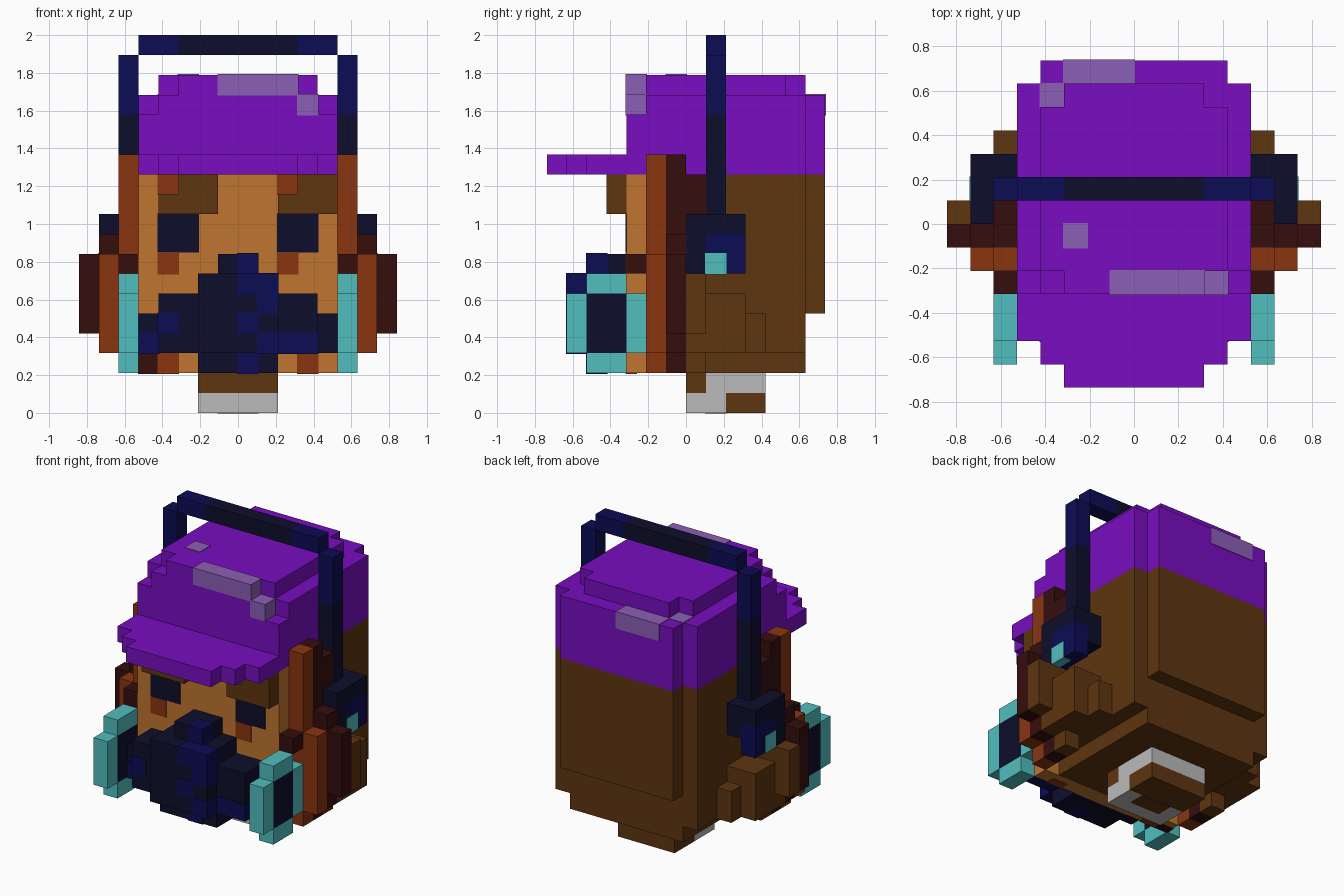
import bpy
import bmesh

cube = bpy.data.objects.get("Cube")
if cube:
    bpy.data.objects.remove(cube, do_unlink=True)

UNIT = 2 / 19      # edge length of one block
PLATE = 0.04       # painted patches stand out by this part of a block


def linear(value):
    return value / 12.92 if value < 0.04045 else ((value + 0.055) / 1.055) ** 2.4


def colour(name, code):
    rgb = [linear(int(code[i:i + 2], 16) / 255) for i in (0, 2, 4)]
    mat = bpy.data.materials.new(name)
    mat.use_nodes = True
    mat.diffuse_color = (*rgb, 1)
    mat.node_tree.nodes["Principled BSDF"].inputs["Base Color"].default_value = (*rgb, 1)
    return mat


purple = colour("purple", "780DC0")
lilac = colour("lilac", "8B5FB5")
brown = colour("brown", "5E3510")
maroon = colour("dark_maroon", "360D0D")
rust = colour("rust", "8A3510")
skin = colour("tan_skin", "C07530")
black = colour("blue_black", "0D0D2B")
navy = colour("navy", "0C0C55")
teal = colour("teal", "52BEBE")
grey = colour("light_grey", "BBBBBB")


def block(name, mat, x, y, z, grow=0.0):
    """One box given by its ranges in block units."""
    bm = bmesh.new()
    bmesh.ops.create_cube(bm, size=1)
    for v in bm.verts:
        for axis, (low, high) in enumerate((x, y, z)):
            v.co[axis] = (high + grow if v.co[axis] > 0 else low - grow) * UNIT
    mesh = bpy.data.meshes.new(name)
    bm.to_mesh(mesh)
    bm.free()
    mesh.materials.append(mat)
    obj = bpy.data.objects.new(name, mesh)
    bpy.context.collection.objects.link(obj)
    return obj


def pair(name, mat, x, y, z, grow=0.0):
    """The same box on both sides of the model."""
    block("left_" + name, mat, x, y, z, grow)
    block("right_" + name, mat, (-x[1], -x[0]), y, z, grow)


def patch(name, mat, x, y, z):
    block(name, mat, x, y, z, PLATE)


# Neck
block("neck_front", brown, x=(-2, 2), y=(0, 1), z=(1, 2))
block("neck_back", grey, x=(-2, 2), y=(1, 4), z=(1, 2))
block("neck_collar", grey, x=(-2, 2), y=(0, 2), z=(0, 1))
block("neck_base", brown, x=(-2, 2), y=(2, 4), z=(0, 1))
patch("neck_core", brown, x=(-1, 1), y=(1, 2), z=(0, 1))

# Head and hair
block("head", brown, x=(-5, 5), y=(-2, 6), z=(3, 12))
block("head_bottom", brown, x=(-4, 4), y=(-2, 6), z=(2, 3))
block("back_hair", brown, x=(-4, 4), y=(6, 7), z=(5, 12))
block("face", skin, x=(-5, 5), y=(-3, -2), z=(2, 12))

# Eyes, cheeks and brows
pair("eye", black, x=(2, 4), y=(-3, -2.5), z=(8.5, 10), grow=PLATE)
pair("eye_lower", black, x=(2, 4), y=(-3, -2.5), z=(8.1, 9), grow=PLATE)
for side, inner, brow in (("left", 2, 2), ("right", -4, -4)):
    patch(side + "_cheek", rust, x=(inner, inner + 1), y=(-3, -2.5), z=(7, 8))
    patch(side + "_brow_gap", rust, x=(brow, brow + 1), y=(-3, -2.5), z=(11, 12 - PLATE))
    block(side + "_brow", brown, x=(brow, brow + 3), y=(-4, -3), z=(10, 11))
block("left_brow_top", brown, x=(3, 5), y=(-4, -3), z=(11, 12))
block("right_brow_top", brown, x=(-3, -1), y=(-4, -3), z=(11, 12))
pair("jaw_shade", rust, x=(3, 4), y=(-3, -2.5), z=(2, 3), grow=PLATE)
patch("jaw_corner", maroon, x=(-5, -4), y=(-3, -2.5), z=(2, 3))

# Side locks of hair
pair("front_lock", rust, x=(5, 6), y=(-2, -1), z=(2, 13))
pair("front_lock_bulge", rust, x=(6, 7), y=(-2, -1), z=(3, 8))
pair("middle_lock", maroon, x=(5, 6), y=(-1, 0), z=(2, 13))
pair("middle_lock_bulge", maroon, x=(6, 7), y=(-1, 0), z=(3, 9))
pair("middle_lock_tip", maroon, x=(7, 8), y=(-1, 0), z=(4, 8))
pair("upper_lock", maroon, x=(5, 6), y=(0, 1), z=(10, 12))
pair("strap_end", maroon, x=(5, 6), y=(-3, -2), z=(7, 8))
pair("rear_lock_base", brown, x=(5, 6), y=(0, 1), z=(2, 7))
pair("rear_lock_bulge", brown, x=(6, 7), y=(0, 1), z=(3, 7))
pair("rear_lock_tip", brown, x=(7, 8), y=(0, 1), z=(4, 7))
pair("rear_lock_step", brown, x=(5, 7), y=(1, 3), z=(3, 6))
pair("rear_lock_end", brown, x=(5, 6), y=(3, 4), z=(3, 5))

# Cap
block("cap_body", purple, x=(-5, 5), y=(-3, 6), z=(12, 15))
block("cap_body_back", purple, x=(-4, 4), y=(6, 7), z=(12, 16))
block("cap_shoulder", purple, x=(-5, 5), y=(-2, 6), z=(15, 16))
block("cap_shoulder_front", purple, x=(-4, 4), y=(-3, -2), z=(15, 16))
block("cap_top", purple, x=(-4, 4), y=(-2, 5), z=(16, 17))
block("cap_top_front", purple, x=(-3, 3), y=(-3, -2), z=(16, 17))
block("cap_top_back", purple, x=(-3, 3), y=(5, 6), z=(16, 17))
for row, half in enumerate((5, 5, 4, 3)):
    block("cap_visor", purple, x=(-half, half), y=(-4 - row, -3 - row), z=(12, 13))

# Cap highlights
patch("front_shine", lilac, x=(-1, 3), y=(-3, -2), z=(16, 17))
patch("front_shine_corner", lilac, x=(3, 4), y=(-3, -2), z=(15, 16))
patch("top_shine", lilac, x=(-3, -2), y=(-1, 0), z=(16, 17))
patch("back_shine", lilac, x=(-3, 0), y=(6, 7), z=(15, 16))
patch("back_shine_corner", lilac, x=(-4, -3), y=(5, 6), z=(15, 16))

# Headphones
block("band_middle", black, x=(-3, 3), y=(1, 2), z=(18, 19))
pair("band_end", navy, x=(3, 5), y=(1, 2), z=(18, 19))
pair("band_arm_upper", navy, x=(5, 6), y=(1, 2), z=(15, 18))
pair("band_arm_lower", black, x=(5, 6), y=(1, 2), z=(10, 15))
pair("cup_pad", black, x=(5, 6), y=(0, 3), z=(8, 10))
pair("cup_rim_top", black, x=(6, 7), y=(0, 3), z=(9, 10))
pair("cup_rim_front", black, x=(6, 7), y=(0, 1), z=(7, 9))
pair("cup_shell", navy, x=(6, 7), y=(1, 3), z=(7, 9))
pair("cup_light", teal, x=(6.5, 7), y=(1, 2), z=(7, 8), grow=PLATE)

# Breathing mask, stepped towards the middle
block("mask_side", black, x=(-5, 5), y=(-4, -3), z=(3, 5))
block("mask_cheek", black, x=(-4, 4), y=(-5, -3), z=(3, 6))
block("mask_snout", black, x=(-2, 2), y=(-6, -3), z=(3, 7))
block("mask_chin", black, x=(-2, 2), y=(-5, -3), z=(2, 3))
block("mask_bridge", black, x=(-1, 1), y=(-5, -3), z=(7, 8))

# Mask camouflage
patch("camo_bridge", navy, x=(0, 1), y=(-5, -4), z=(7, 8))
patch("camo_snout_top", navy, x=(0, 2), y=(-6, -5), z=(6, 7))
patch("camo_snout_side", navy, x=(1, 2), y=(-6, -5), z=(5, 6))
patch("camo_snout_middle", navy, x=(0, 1), y=(-6, -5), z=(4, 5))
patch("camo_snout_low", navy, x=(1, 2), y=(-6, -5), z=(3, 4))
patch("camo_cheek_low", navy, x=(2, 4), y=(-5, -4), z=(3, 4))
patch("camo_cheek", navy, x=(-4, -3), y=(-5, -4), z=(4, 5))
patch("camo_side", navy, x=(-5, -4), y=(-4, -3), z=(3, 4))
patch("camo_chin", navy, x=(0, 1), y=(-5, -4), z=(2, 3))

# Filter canisters
pair("filter_core", black, x=(5, 6), y=(-5, -3), z=(3, 6))
pair("filter_front", teal, x=(5, 6), y=(-6, -5), z=(3, 6))
pair("filter_back", teal, x=(5, 6), y=(-3, -2), z=(3, 6))
pair("filter_top", teal, x=(5, 6), y=(-5, -3), z=(6, 7))
pair("filter_bottom", teal, x=(5, 6), y=(-5, -3), z=(2, 3))
